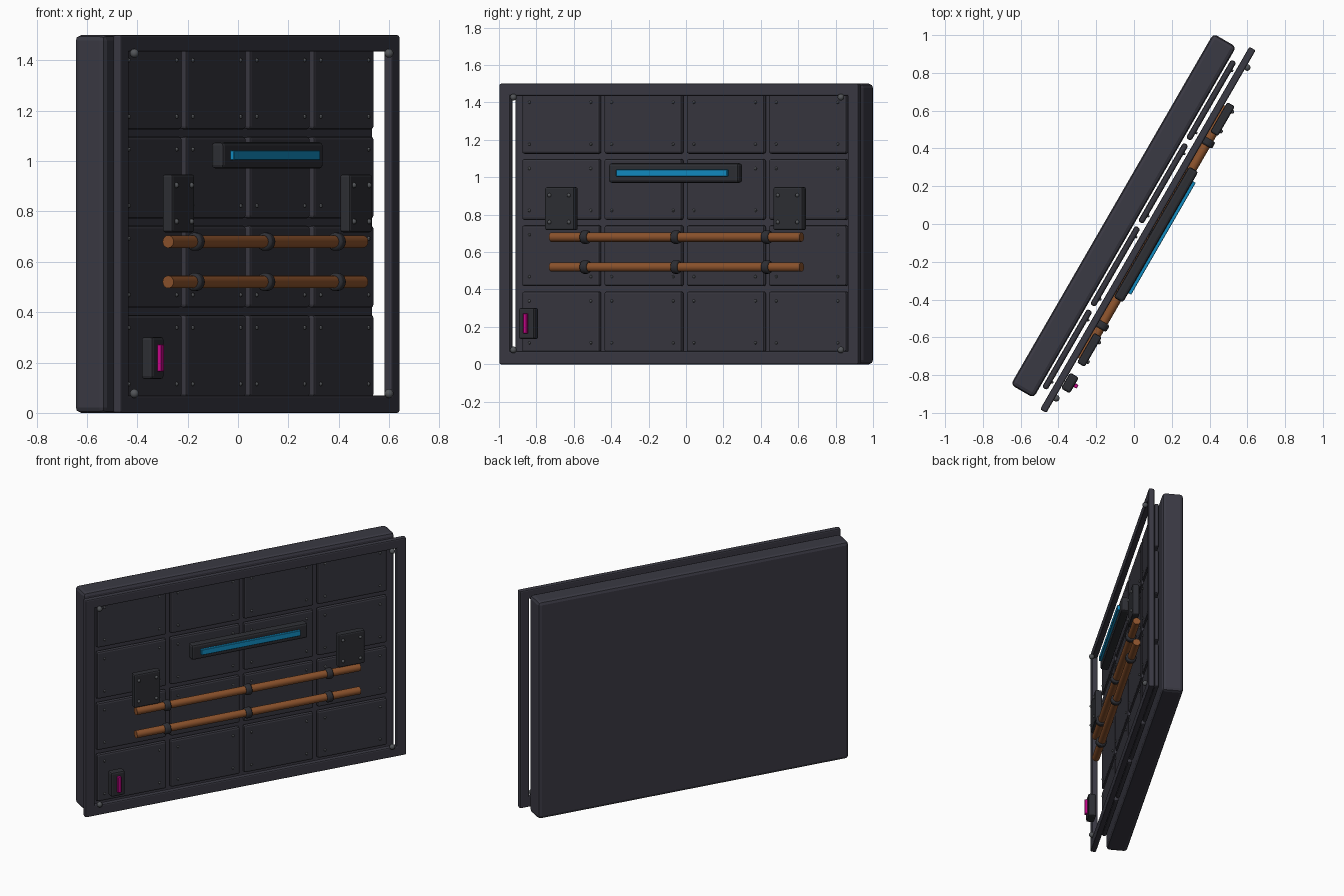
import bpy, bmesh, math
from mathutils import Matrix, Vector

if "Cube" in bpy.data.objects:
    bpy.data.objects.remove(bpy.data.objects["Cube"])

# Local space: x runs along the wall, -y points out of the wall face, z is up.
TURN = Matrix.Rotation(math.radians(60), 4, 'Z')
MID = 0.01  # middle of the wall along its length


def material(name, rgb):
    m = bpy.data.materials.new(name)
    m.diffuse_color = (*rgb, 1)
    m.use_nodes = True
    m.node_tree.nodes["Principled BSDF"].inputs["Base Color"].default_value = m.diffuse_color
    return m


WALL = material("charcoal_wall", (0.042, 0.041, 0.056))
PLATE = material("charcoal_plate", (0.039, 0.038, 0.050))
DARK = material("dark_metal", (0.027, 0.028, 0.034))
BOLT = material("grey_bolt", (0.085, 0.090, 0.098))
COPPER = material("copper", (0.26, 0.085, 0.025))
CYAN = material("cyan_light", (0.006, 0.27, 0.55))
MAGENTA = material("magenta_light", (0.58, 0.002, 0.26))


def finish(name, bm, mat, bevel=0.0, segments=2, smooth=True):
    me = bpy.data.meshes.new(name)
    bm.transform(TURN)
    bm.to_mesh(me)
    bm.free()
    me.materials.append(mat)
    ob = bpy.data.objects.new(name, me)
    bpy.context.collection.objects.link(ob)
    if bevel:
        mod = ob.modifiers.new("bevel", 'BEVEL')
        mod.width = bevel
        mod.segments = segments
        mod.limit_method = 'ANGLE'
        mod.angle_limit = math.radians(40)
    if smooth:
        bpy.context.view_layer.objects.active = ob
        ob.select_set(True)
        bpy.ops.object.shade_smooth_by_angle(angle=math.radians(35))
        ob.select_set(False)
    return ob


def boxes(name, spans, mat, bevel=0.0, segments=2):
    """spans: (u0, u1, n0, n1, z0, z1), n measured outwards from the wall face"""
    bm = bmesh.new()
    for u0, u1, n0, n1, z0, z1 in spans:
        m = Matrix.Translation(((u0 + u1) / 2, -(n0 + n1) / 2, (z0 + z1) / 2))
        m = m @ Matrix.Diagonal((u1 - u0, n1 - n0, z1 - z0, 1))
        bmesh.ops.create_cube(bm, size=1, matrix=m)
    return finish(name, bm, mat, bevel, segments, smooth=False)


def studs(name, points, radius, mat, seg=10):
    bm = bmesh.new()
    for u, n, z in points:
        bmesh.ops.create_uvsphere(bm, u_segments=seg, v_segments=max(6, seg // 2),
                                  radius=radius, matrix=Matrix.Translation((u, -n, z)))
    return finish(name, bm, mat)


def rods(name, items, radius, n, mat, bevel=0.0, seg=20):
    """items: (u0, u1, z) cylinders lying along the wall"""
    bm = bmesh.new()
    for u0, u1, z in items:
        m = Matrix.Translation(((u0 + u1) / 2, -n, z)) @ Matrix.Rotation(math.pi / 2, 4, 'Y')
        bmesh.ops.create_cone(bm, cap_ends=True, segments=seg, radius1=radius,
                              radius2=radius, depth=u1 - u0, matrix=m)
    return finish(name, bm, mat, bevel)


# Main wall slab
boxes("wall_slab", [(MID - 1.073, MID + 1.073, -0.14, 0.0, 0.0, 1.5)], WALL, 0.022, 2)

# Four by four grid of panels with corner rivets
panels, rivets = [], []
for col in range(4):
    for row in range(4):
        u = MID + (col - 1.5) * 0.508
        z = 0.7575 + (row - 1.5) * 0.354
        panels.append((u - 0.24, u + 0.24, 0.01, 0.042, z - 0.163, z + 0.163))
        for su in (-1, 1):
            for sz in (-1, 1):
                rivets.append((u + su * 0.19, 0.043, z + sz * 0.112))
boxes("wall_panels", panels, PLATE, 0.012, 2)
studs("panel_rivets", rivets, 0.008, BOLT, 8)

# Outer frame standing off the wall
L, R, W = -1.098, 1.118, 0.065
boxes("frame_bars", [
    (L, L + W, 0.06, 0.098, 0.0, 1.5),
    (R - W, R, 0.06, 0.098, 0.0, 1.5),
    (L + W - 0.02, R - W + 0.02, 0.06, 0.098, 1.5 - W, 1.5),
    (L + W - 0.02, R - W + 0.02, 0.06, 0.098, 0.0, W + 0.005)], WALL, 0.008, 2)
studs("frame_bolts", [(u, 0.105, z) for u in (-1.005, 1.017) for z in (0.077, 1.428)],
      0.018, BOLT, 14)

# Long light in its housing
boxes("light_housing", [(MID - 0.4, MID + 0.4, 0.1, 0.157, 0.97, 1.075)], DARK, 0.014, 2)
boxes("light_strip", [(MID - 0.342, MID + 0.342, 0.14, 0.174, 1.004, 1.041)], CYAN, 0.002, 1)

# Bolted bracket plates
plates, bolts = [], []
for side in (-1, 1):
    u = MID + side * 0.705
    plates.append((u - 0.091, u + 0.091, 0.105, 0.152, 0.717, 0.947))
    bolts += [(u + a * 0.06, 0.153, 0.832 + b * 0.072) for a in (-1, 1) for b in (-1, 1)]
boxes("bracket_plates", plates, DARK, 0.01, 2)
studs("bracket_bolts", bolts, 0.011, BOLT)

# Copper pipes and their clamps
rods("pipes", [(MID - 0.773, MID + 0.773, z) for z in (0.52, 0.68)], 0.025, 0.12, COPPER)
rods("pipe_clamps", [(MID + c - 0.02, MID + c + 0.02, z)
                     for c in (-0.56, 0.0, 0.56) for z in (0.52, 0.68)],
     0.036, 0.122, DARK, 0.009)

# Small indicator light
boxes("indicator_housing", [(-0.947, -0.85, 0.1, 0.154, 0.134, 0.302)], DARK, 0.012, 2)
boxes("indicator_light", [(-0.907, -0.885, 0.142, 0.172, 0.165, 0.272)], MAGENTA, 0.002, 1)
